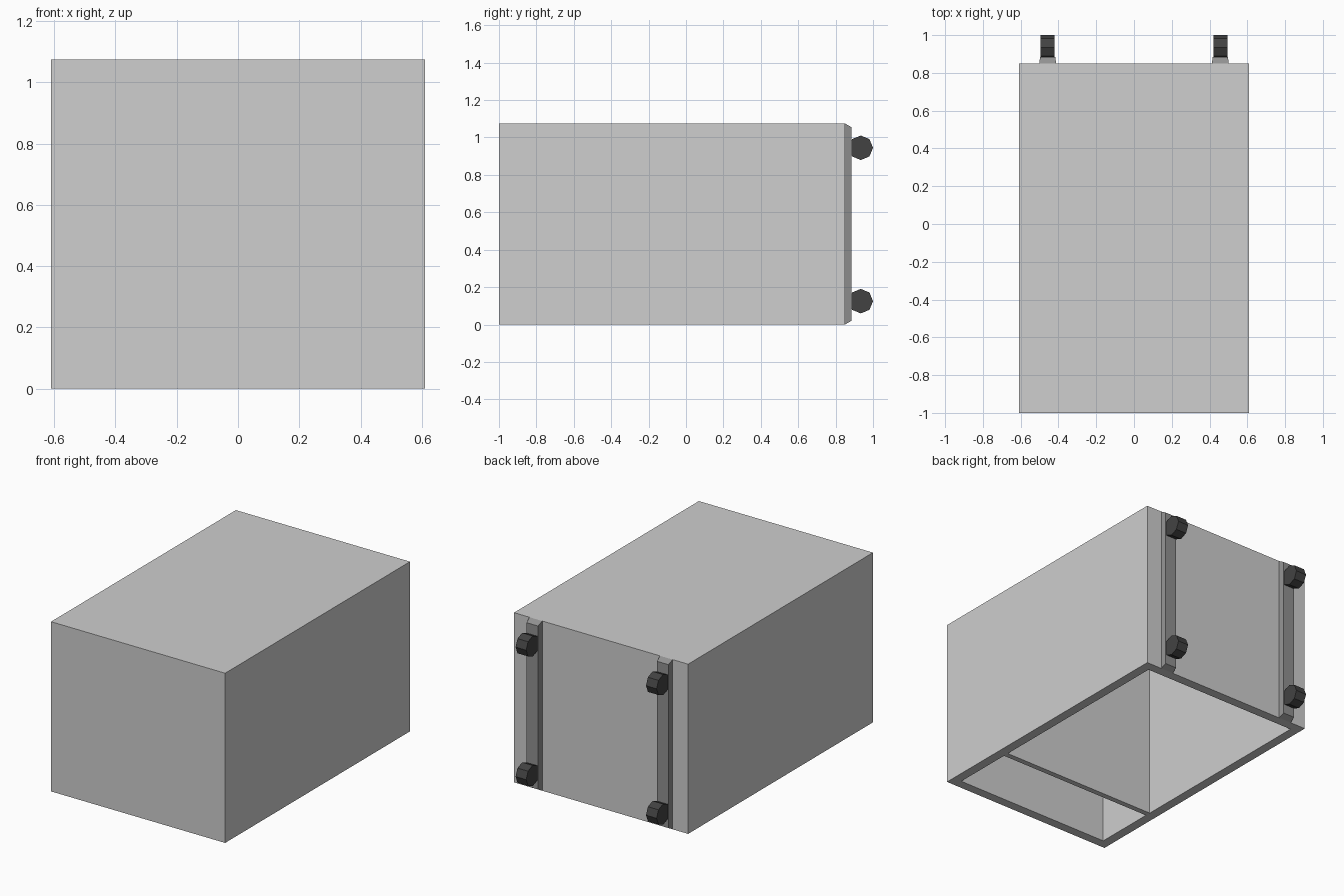
import bpy, bmesh, math
from mathutils import Matrix, Vector

if "Cube" in bpy.data.objects:
    bpy.data.objects.remove(bpy.data.objects["Cube"])

W, Y0, Y1, H, T = 0.61, -1.0, 0.85, 1.075, 0.085


def material(name, v):
    m = bpy.data.materials.new(name)
    m.diffuse_color = (v, v, v, 1)
    m.use_nodes = True
    m.node_tree.nodes["Principled BSDF"].inputs["Base Color"].default_value = m.diffuse_color
    return m


light_grey = material("light grey", 0.62)
mid_grey = material("mid grey", 0.28)
near_black = material("near black", 0.055)


def finish(bm, name, mat):
    bmesh.ops.recalc_face_normals(bm, faces=bm.faces[:])
    me = bpy.data.meshes.new(name)
    bm.to_mesh(me)
    bm.free()
    me.materials.append(mat)
    ob = bpy.data.objects.new(name, me)
    bpy.context.collection.objects.link(ob)
    return ob


def box(x0, x1, y0, y1, z0, z1):
    bm = bmesh.new()
    bmesh.ops.create_cube(bm, size=1)
    for v in bm.verts:
        v.co = ((x0, x1)[v.co.x > 0], (y0, y1)[v.co.y > 0], (z0, z1)[v.co.z > 0])
    bm.normal_update()
    return bm


# Cabinet body: box hollowed from below into two compartments
bm = box(-W, W, Y0, Y1, 0, H)
bottom = min(bm.faces, key=lambda f: f.normal.z)
bmesh.ops.inset_region(bm, faces=[bottom], thickness=T)
for y in (-0.545, -0.51):
    inner = [f for f in bm.faces if f.normal.z < -0.9
             and all(abs(v.co.x) < W - 0.01 for v in f.verts)]
    face = max(inner, key=lambda f: f.calc_area())
    bmesh.ops.bisect_plane(bm, geom=[face] + list(face.edges) + list(face.verts),
                           plane_co=(0, y, 0), plane_no=(0, 1, 0))
    bm.normal_update()
wells = [f for f in bm.faces if f.normal.z < -0.9 and f.calc_area() > 0.1
         and all(abs(v.co.x) < W - 0.01 for v in f.verts)]
res = bmesh.ops.extrude_discrete_faces(bm, faces=wells)
for f in res["faces"]:
    bmesh.ops.translate(bm, verts=list(f.verts), vec=Vector((0, 0, H - T)))
finish(bm, "cabinet_body", light_grey)

for side, s in (("right", 1), ("left", -1)):
    # Tapered rail on the back face
    cx = 0.457 * s
    bm = box(cx - 0.045, cx + 0.045, Y1, 0.885, 0, H)
    for v in bm.verts:
        if v.co.y > 0.87:
            v.co.x += 0.005 if v.co.x < cx else -0.005
            v.co.z += 0.02 if v.co.z < 0.5 else -0.02
    finish(bm, "rail_" + side, mid_grey)

    # Eight-sided wheels, corner pointing up
    for level, z in (("upper", 0.945), ("lower", 0.125)):
        bm = bmesh.new()
        bmesh.ops.create_cone(
            bm, cap_ends=True, segments=8, radius1=0.0655, radius2=0.0655, depth=0.074,
            matrix=Matrix.Translation((cx, 0.9345, z)) @ Matrix.Rotation(math.pi / 2, 4, 'Y'))
        finish(bm, f"wheel_{level}_{side}", near_black)
